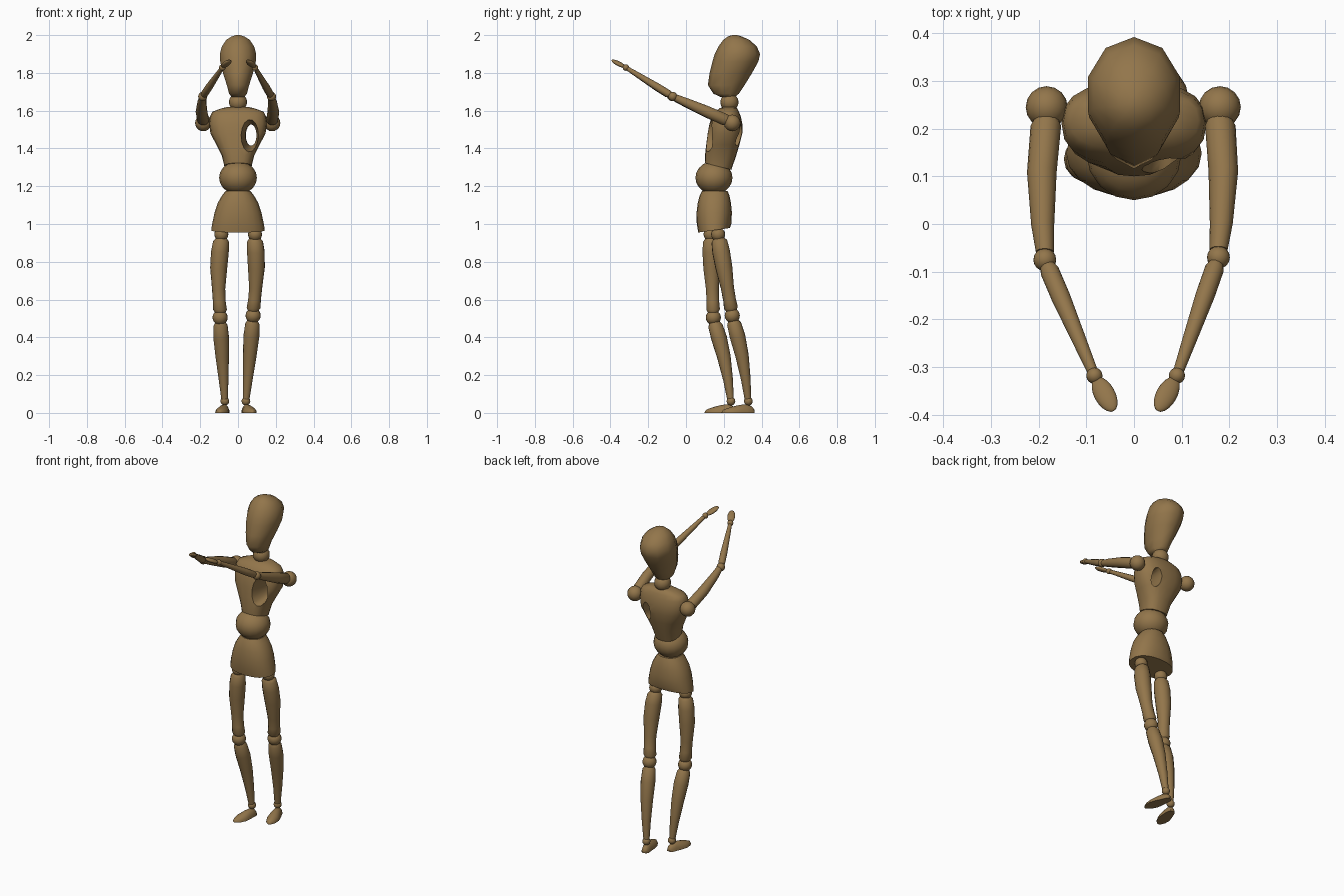
import bpy, math
from mathutils import Vector

old = bpy.data.objects.get("Cube")
if old:
    bpy.data.objects.remove(old, do_unlink=True)

wood = bpy.data.materials.new("brown wood")
wood.use_nodes = True
COLOR = (0.29, 0.18, 0.07, 1)
wood.diffuse_color = COLOR
wood.node_tree.nodes["Principled BSDF"].inputs["Base Color"].default_value = COLOR


def finish(obj, name, angle=50):
    obj.name = name
    obj.data.materials.clear()
    obj.data.materials.append(wood)
    bpy.ops.object.select_all(action='DESELECT')
    obj.select_set(True)
    bpy.context.view_layer.objects.active = obj
    bpy.ops.object.shade_smooth_by_angle(angle=math.radians(angle))
    return obj


def skin(name, rings):
    """Close a stack of equal rings into a solid."""
    n = len(rings[0])
    faces = [tuple(range(n))[::-1],
             tuple((len(rings) - 1) * n + i for i in range(n))]
    for r in range(len(rings) - 1):
        for i in range(n):
            a, b = r * n + i, r * n + (i + 1) % n
            faces.append((a, b, b + n, a + n))
    mesh = bpy.data.meshes.new(name)
    mesh.from_pydata([p for ring in rings for p in ring], [], faces)
    obj = bpy.data.objects.new(name, mesh)
    bpy.context.collection.objects.link(obj)
    return finish(obj, name)


def spow(v, e):
    return math.copysign(abs(v) ** e, v)


def loft(name, sections, sides=16, e=1.0, tilt=0.0):
    """Sections are (z, front y, back y, half width); tilt slopes the first ring."""
    rings = []
    for k, (z, y0, y1, hx) in enumerate(sections):
        ring = []
        for i in range(sides):
            a = math.tau * i / sides - math.pi / 2
            s = spow(math.sin(a), e)
            ring.append((hx * spow(math.cos(a), e), (y0 + y1) / 2 + s * (y1 - y0) / 2,
                         z - (tilt * s if k == 0 else 0)))
        rings.append(ring)
    return skin(name, rings)


def limb(name, start, end, profile, bulge=(0, 0, 0), sides=14):
    """Turned limb; profile holds (fraction along, radius)."""
    start, end, bulge = Vector(start), Vector(end), Vector(bulge)
    rot = (end - start).to_track_quat('Z', 'Y')
    rings = []
    for t, r in profile:
        c = start.lerp(end, t) + bulge * math.sin(math.pi * t)
        rings.append([c + rot @ Vector((r * math.cos(math.tau * i / sides),
                                        r * math.sin(math.tau * i / sides), 0))
                      for i in range(sides)])
    return skin(name, rings)


def ball(name, loc, r, scale=(1, 1, 1)):
    bpy.ops.mesh.primitive_uv_sphere_add(segments=16, ring_count=10, radius=r, location=loc)
    obj = bpy.context.object
    obj.scale = scale
    return finish(obj, name)


def foot(name, heel, toe):
    heel, toe = Vector(heel), Vector(toe)
    side = (toe - heel).normalized().cross(Vector((0, 0, 1)))
    rings = []
    for t, w, h in [(0, .012, .02), (.08, .022, .036), (.25, .027, .046), (.45, .033, .042),
                    (.65, .036, .034), (.85, .027, .024), (.96, .014, .016), (1, .004, .008)]:
        c = heel.lerp(toe, t)
        arc = [math.pi * i / 8 for i in range(9)]
        rings.append([c + side * w * math.cos(a) + Vector((0, 0, h * math.sin(a))) for a in arc])
    return skin(name, rings)


# Head and neck
loft("head", [(1.672, .185, .26, .035), (1.69, .145, .28, .05), (1.735, .116, .31, .062),
              (1.80, .125, .35, .084), (1.86, .14, .383, .099), (1.90, .152, .392, .101),
              (1.94, .172, .375, .09), (1.975, .198, .335, .065), (1.993, .222, .295, .035),
              (2.0, .245, .27, .01)], sides=10)
ball("neck", (0, .23, 1.645), .048)

# Chest with an opening worn through its left side
chest = loft("chest", [(1.305, .1, .24, .072), (1.36, .1, .265, .085), (1.42, .107, .283, .115),
                       (1.48, .115, .298, .146), (1.53, .124, .298, .152), (1.57, .138, .29, .148),
                       (1.595, .155, .28, .135), (1.613, .178, .27, .085),
                       (1.62, .2, .255, .05)], sides=20, e=.8, tilt=.018)
cutter = limb("hole_cutter", (.06, .03, 1.47), (.074, .36, 1.47),
              [(0, .058), (.3, .045), (.6, .03), (1, .03)])
for v in cutter.data.vertices:
    v.co.z = 1.47 + (v.co.z - 1.47) * 1.9
cut = chest.modifiers.new("opening", 'BOOLEAN')
cut.operation, cut.object, cut.solver = 'DIFFERENCE', cutter, 'EXACT'
bpy.context.view_layer.objects.active = chest
bpy.ops.object.modifier_apply(modifier=cut.name)
bpy.data.objects.remove(cutter, do_unlink=True)
finish(chest, "chest")

# Waist and hips
ball("waist", (0, .148, 1.245), .1, (1, .98, .88))
loft("pelvis", [(.967, .065, .232, .142), (1.0, .057, .24, .137), (1.06, .056, .243, .124),
                (1.11, .062, .238, .108), (1.15, .072, .23, .085), (1.175, .085, .22, .066)],
     sides=20, e=.9, tilt=-.012)

# Legs: hip, knee, ankle, heel and toe for each side
THIGH = [(0, .03), (.04, .042), (.18, .047), (.4, .045), (.68, .035), (.85, .034), (.96, .037), (1, .028)]
SHIN = [(0, .028), (.04, .038), (.2, .042), (.45, .036), (.75, .026), (1, .018)]
LEGS = {
    "right": ((-.088, .13, .945), (-.095, .145, .505), (-.07, .238, .062), (-.063, .262, 0), (-.098, .1, 0)),
    "left": ((.09, .17, .945), (.08, .245, .515), (.042, .33, .062), (.035, .36, 0), (.08, .19, 0)),
}
for side, (hip, knee, ankle, heel, toe) in LEGS.items():
    h, k, a = Vector(hip), Vector(knee), Vector(ankle)
    out = math.copysign(.012, h.x)
    ball(side + "_hip", hip, .037)
    limb(side + "_thigh", h.lerp(k, .05), h.lerp(k, .94), THIGH, (out, 0, 0))
    ball(side + "_knee", knee, .04)
    limb(side + "_shin", k.lerp(a, .06), a.lerp(k, .03), SHIN, (0, .012, 0))
    ball(side + "_ankle", ankle, .023)
    foot(side + "_foot", heel, toe)

# Arms: shoulder, elbow, wrist and fingertip for each side
UPPER = [(0, .026), (.05, .032), (.4, .031), (.8, .024), (1, .019)]
FORE = [(0, .014), (.06, .02), (.3, .02), (.7, .015), (1, .011)]
ARMS = {
    "right": ((-.183, .245, 1.535), (-.187, -.075, 1.675), (-.083, -.318, 1.828), (-.042, -.393, 1.868)),
    "left": ((.18, .245, 1.535), (.177, -.07, 1.675), (.09, -.318, 1.828), (.049, -.393, 1.868)),
}
for side, (shoulder, elbow, wrist, tip) in ARMS.items():
    s, e, w, t = map(Vector, (shoulder, elbow, wrist, tip))
    out = math.copysign(.009, s.x)
    ball(side + "_shoulder", shoulder, .044)
    limb(side + "_upper_arm", s.lerp(e, .08), s.lerp(e, .95), UPPER, (out, 0, 0))
    ball(side + "_elbow", elbow, .024)
    limb(side + "_forearm", e.lerp(w, .04), e.lerp(w, .97), FORE)
    ball(side + "_wrist", wrist, .017)
    hand = ball(side + "_hand", w.lerp(t, .52), .044, (.5, .28, 1))
    hand.rotation_euler = (t - w).to_track_quat('Z', 'Y').to_euler()
